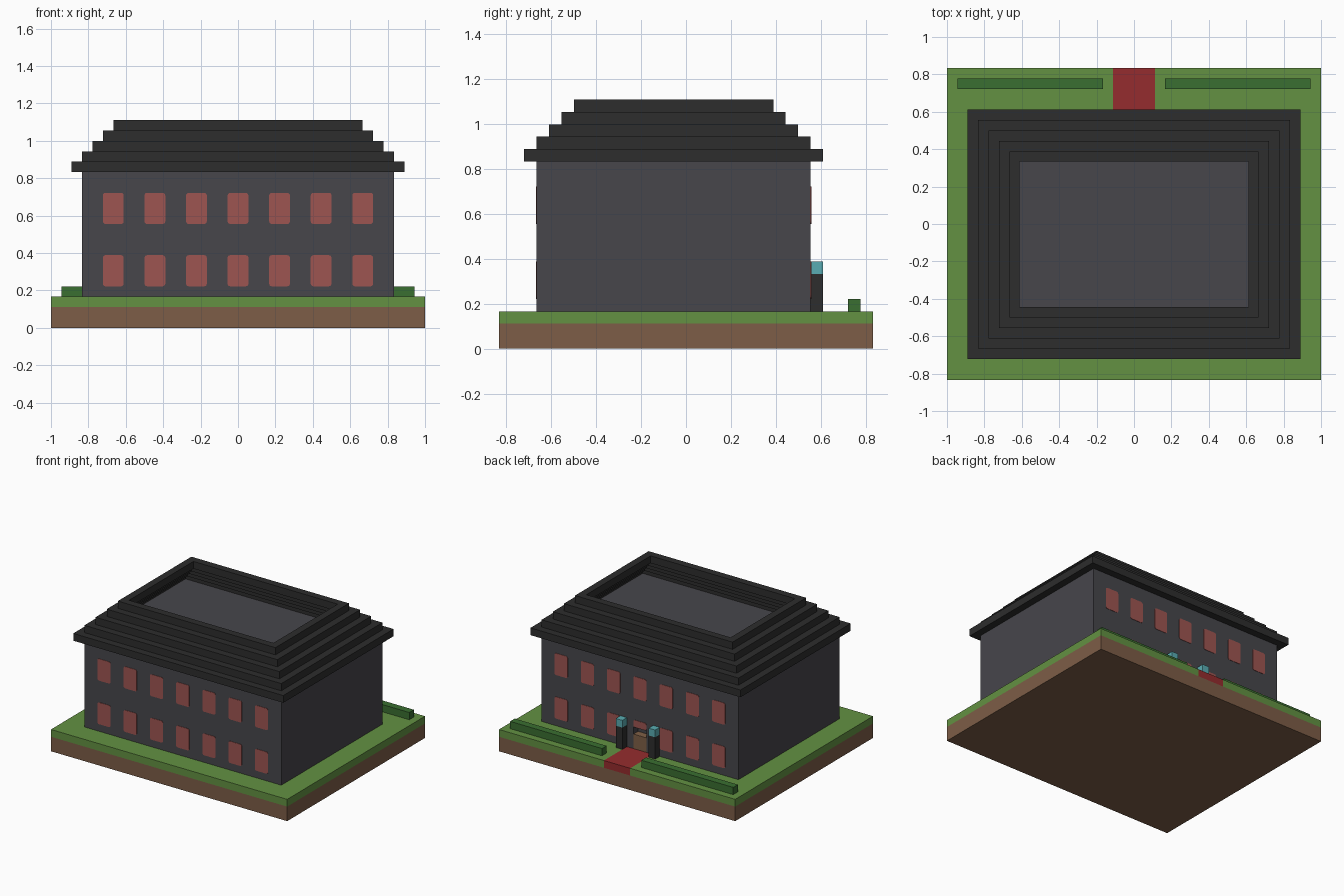
import bpy, bmesh, math

cube = bpy.data.objects.get("Cube")
if cube:
    bpy.data.objects.remove(cube, do_unlink=True)

U = 1 / 18  # one block of the building grid


def material(name, rgb):
    linear = [((c / 255 + 0.055) / 1.055) ** 2.4 for c in rgb] + [1]
    m = bpy.data.materials.new(name)
    m.use_nodes = True
    m.diffuse_color = linear
    m.node_tree.nodes["Principled BSDF"].inputs["Base Color"].default_value = linear
    return m


EARTH = material("earth brown", (125, 93, 71))
GRASS = material("grass green", (99, 145, 66))
HEDGE = material("hedge green", (58, 110, 49))
CARPET = material("carpet red", (149, 44, 46))
WALL = material("wall grey", (71, 70, 75))
ROOF = material("roof charcoal", (45, 45, 45))
GLASS = material("window red", (158, 85, 81))
LAMP = material("lamp teal", (90, 172, 178))
WOOD = material("door brown", (128, 96, 70))


def finish(name, bm, mat):
    bmesh.ops.recalc_face_normals(bm, faces=bm.faces)
    mesh = bpy.data.meshes.new(name)
    bm.to_mesh(mesh)
    bm.free()
    mesh.materials.append(mat)
    ob = bpy.data.objects.new(name, mesh)
    bpy.context.collection.objects.link(ob)
    return ob


def prism(name, outline, z0, z1, mat):
    """Extrude a plan outline, in blocks, from z0 to z1."""
    bm = bmesh.new()
    face = bm.faces.new([bm.verts.new((x * U, y * U, z0 * U)) for x, y in outline])
    top = bmesh.ops.extrude_face_region(bm, geom=[face])["geom"]
    bmesh.ops.translate(bm, vec=(0, 0, (z1 - z0) * U),
                        verts=[v for v in top if isinstance(v, bmesh.types.BMVert)])
    return finish(name, bm, mat)


def rect(x0, x1, y0, y1):
    return [(x0, y0), (x1, y0), (x1, y1), (x0, y1)]


def box(name, x0, x1, y0, y1, z0, z1, mat):
    return prism(name, rect(x0, x1, y0, y1), z0, z1, mat)


def ring(name, outer, z0, z1, mat):
    """Hollow rectangular course, one block thick."""
    x0, x1, y0, y1 = outer
    bm = bmesh.new()
    loops = []
    for inset, z in ((0, z0), (0, z1), (1, z1), (1, z0)):
        pts = rect(x0 + inset, x1 - inset, y0 + inset, y1 - inset)
        loops.append([bm.verts.new((x * U, y * U, z * U)) for x, y in pts])
    for a, b in zip(loops, loops[1:] + loops[:1]):
        for i in range(4):
            j = (i + 1) % 4
            bm.faces.new((a[i], a[j], b[j], b[i]))
    return finish(name, bm, mat)


def window(name, x, z0, z1, y, side):
    """Thin pane with softened corners, standing on a wall at y."""
    r, w, proud = 0.25, 1, 0.05
    bm = bmesh.new()
    pts = []
    for k, (cx, cz) in enumerate(((x + w - r, z1 - r), (x - w + r, z1 - r),
                                  (x - w + r, z0 + r), (x + w - r, z0 + r))):
        for s in range(4):
            a = math.pi / 2 * (k + s / 3)
            pts.append((cx + r * math.cos(a), cz + r * math.sin(a)))
    face = bm.faces.new([bm.verts.new((px * U, y * U, pz * U)) for px, pz in pts])
    out = bmesh.ops.extrude_face_region(bm, geom=[face])["geom"]
    bmesh.ops.translate(bm, vec=(0, side * proud * U, 0),
                        verts=[v for v in out if isinstance(v, bmesh.types.BMVert)])
    return finish(name, bm, GLASS)


# Ground: earth slab, lawn notched for the carpet, entrance carpet
box("earth_base", -18, 18, -15, 15, 0, 2, EARTH)
prism("lawn", [(-18, -15), (18, -15), (18, 15), (2, 15), (2, 10),
               (-2, 10), (-2, 15), (-18, 15)], 2, 3, GRASS)
box("entrance_carpet", -2, 2, 10, 15, 2, 3, CARPET)

# Building body with a doorway cut into the back wall
body = box("building_walls", -15, 15, -12, 10, 3, 15, WALL)
cutter = box("doorway_cutter", -1, 1, 9, 11, 2.9, 6, WALL)
cutter.hide_render = True
cutter.hide_viewport = True
cut = body.modifiers.new("doorway", "BOOLEAN")
cut.operation = "DIFFERENCE"
cut.solver = "EXACT"
cut.object = cutter
box("door", -1, 1, 9, 10, 3, 5, WOOD)

# Stepped hollow roof courses
for i in range(5):
    ring(f"roof_course_{i + 1}", (-16 + i, 16 - i, -13 + i, 11 - i), 15 + i, 16 + i, ROOF)

# Two rows of windows, front and back
for side, y, label in ((-1, -12, "front"), (1, 10, "back")):
    for z, floor in ((4, "lower"), (10, "upper")):
        for n in range(-3, 4):
            over_door = side > 0 and z == 4 and n == 0
            window(f"{label}_{floor}_window_{n + 4}", n * 4,
                   6 if over_door else z, z + 3, y, side)

# Entrance lamp posts and hedges on both sides
for s, label in ((1, "left"), (-1, "right")):
    a, b = sorted((2 * s, 3 * s))
    box(f"{label}_lamp_post", a, b, 10, 11, 3, 6, ROOF)
    box(f"{label}_lamp", a, b, 10, 11, 6, 7, LAMP)
    a, b = sorted((3 * s, 17 * s))
    box(f"{label}_hedge", a, b, 13, 14, 3, 4, HEDGE)
